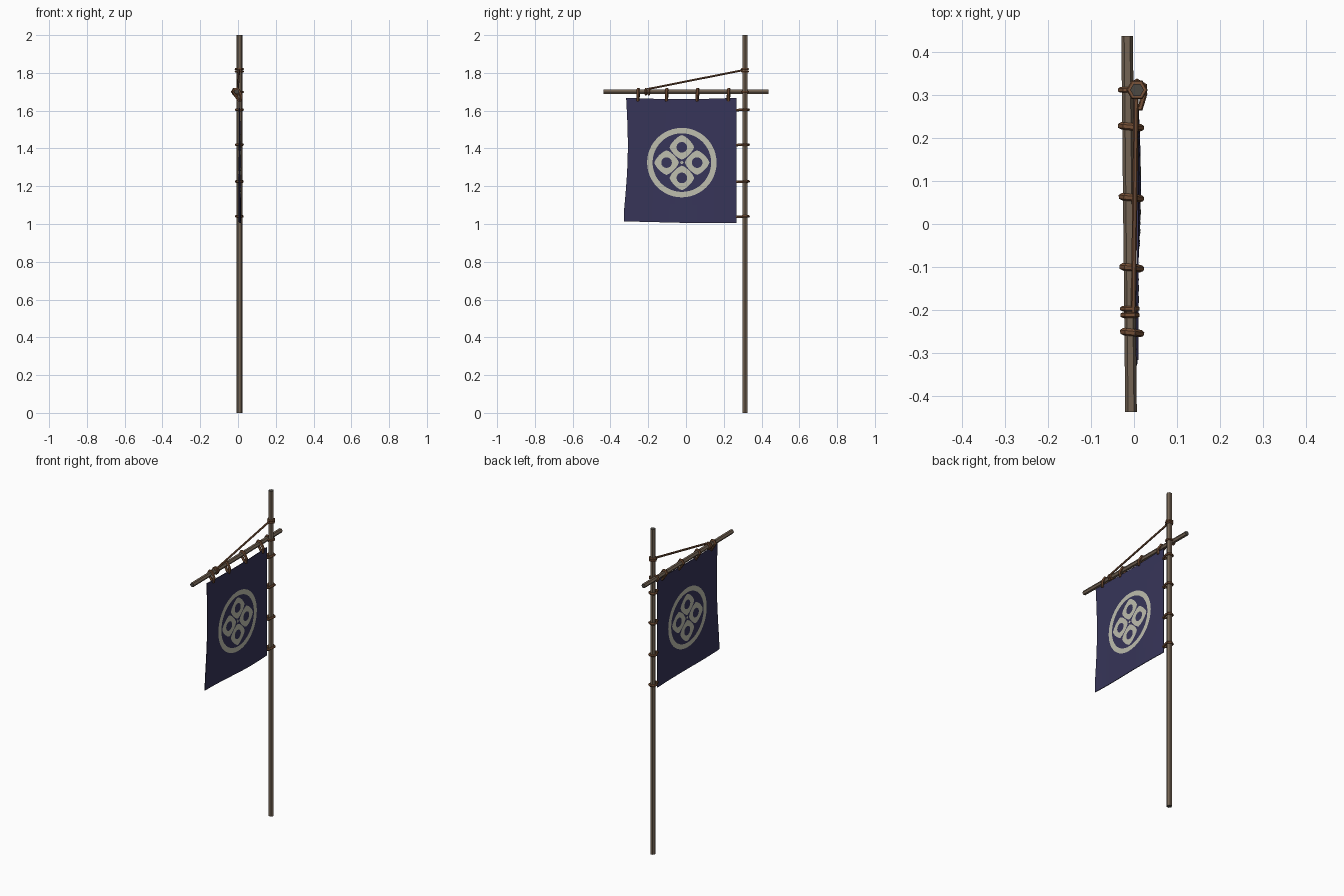
import bpy, bmesh, math
from mathutils import Vector

if "Cube" in bpy.data.objects:
    bpy.data.objects.remove(bpy.data.objects["Cube"])

def srgb(r, g, b):
    return [((c / 255 + 0.055) / 1.055) ** 2.4 for c in (r, g, b)] + [1]

def material(name, *rgb):
    m = bpy.data.materials.new(name)
    m.diffuse_color = srgb(*rgb)
    m.use_nodes = True
    m.node_tree.nodes["Principled BSDF"].inputs["Base Color"].default_value = m.diffuse_color
    return m

WOOD = material("weathered wood", 116, 100, 84)
WOOD_END = material("dark wood end", 76, 72, 66)
ROPE = material("brown rope", 120, 82, 56)
CLOTH = material("indigo cloth", 55, 53, 89)
CREAM = material("cream emblem", 190, 190, 174)

POLE = Vector((0.007, 0.312, 0))
BAR_Z = 1.70

def bar_x(y):
    return -0.0115 - 0.0105 * y

def add_object(name, bm, *mats):
    me = bpy.data.meshes.new(name)
    bm.to_mesh(me)
    bm.free()
    for m in mats:
        me.materials.append(m)
    ob = bpy.data.objects.new(name, me)
    bpy.context.collection.objects.link(ob)
    return ob

def rod(name, a, b, radius, side=WOOD, end=WOOD_END):
    """Six sided stick from a to b with separately coloured ends."""
    a, b = Vector(a), Vector(b)
    h = (b - a).length / 2
    bm = bmesh.new()
    corners = hexagon(radius)
    low = [bm.verts.new((x, y, -h)) for x, y in corners]
    high = [bm.verts.new((x, y, h)) for x, y in corners]
    for k in range(6):
        m = (k + 1) % 6
        bm.faces.new((low[k], low[m], high[m], high[k]))
    for cap in (low[::-1], high):
        bm.faces.new(cap).material_index = 1
    ob = add_object(name, bm, side, end)
    d = b - a
    if d.xy.length > 0.01:
        ob.rotation_mode = 'QUATERNION'
        ob.rotation_quaternion = d.to_track_quat('Z', 'Y')
    ob.location = (a + b) / 2
    return ob

def loop(name, points, radius):
    """Closed rope loop swept through the points."""
    cu = bpy.data.curves.new(name, 'CURVE')
    cu.dimensions = '3D'
    cu.bevel_depth = radius
    cu.bevel_resolution = 1
    sp = cu.splines.new('POLY')
    sp.points.add(len(points) - 1)
    for p, co in zip(sp.points, points):
        p.co = (*co, 1)
    sp.use_cyclic_u = True
    cu.materials.append(ROPE)
    ob = bpy.data.objects.new(name, cu)
    bpy.context.collection.objects.link(ob)
    bpy.ops.object.select_all(action='DESELECT')
    ob.select_set(True)
    bpy.context.view_layer.objects.active = ob
    bpy.ops.object.convert(target='MESH')
    bpy.ops.object.shade_flat()

def hexagon(radius, start=0, count=6):
    return [(radius * math.cos(math.radians(start + 60 * i)),
             radius * math.sin(math.radians(start + 60 * i))) for i in range(count)]

# pole, crossbar and slanted stay
rod("pole", (POLE.x, POLE.y, 0), (POLE.x, POLE.y, 2), 0.016)
rod("crossbar", (bar_x(-0.437), -0.437, BAR_Z), (bar_x(0.437), 0.437, BAR_Z), 0.0135)
rod("stay_rope", (bar_x(-0.2) + 0.008, -0.205, 1.714), (POLE.x - 0.002, 0.305, 1.815),
    0.006, ROPE, ROPE)

# plain lashings around the pole
for i, z in enumerate((1.808, 1.820, 1.70)):
    loop(f"pole_lashing_{i}", [(POLE.x + x, POLE.y + y, z) for x, y in hexagon(0.019)], 0.006)

# ties joining the banner edge to the pole
for i, z in enumerate((1.605, 1.42, 1.225, 1.04)):
    ring = [(POLE.x + x, POLE.y + y, z) for x, y in hexagon(0.019, -30, 5)]
    loop(f"pole_tie_{i}", ring + [(POLE.x - 0.001, 0.270, z - 0.002),
                                  (POLE.x + 0.008, 0.270, z - 0.002)], 0.0075)

# ties hanging the banner from the crossbar
for i, y in enumerate((-0.255, -0.104, 0.059, 0.224)):
    c = bar_x(y)
    ring = [(c + x, y + 0.003 - 0.1 * x, BAR_Z + z) for x, z in hexagon(0.016, 0, 4)]
    loop(f"bar_tie_{i}", ring + [(0.004, y, 1.655), (0.014, y, 1.655), (0.016, y, 1.68)], 0.0085)

# lashings around the crossbar for the stay and at the pole
for i, y in enumerate((-0.212, -0.197, 0.312)):
    loop(f"bar_lashing_{i}", [(bar_x(y) + x, y, BAR_Z + z) for x, z in hexagon(0.017)], 0.0065)

# banner cloth: a softly waved, slightly skewed sheet
def cloth_x(y, z):
    drop = (1.665 - z) / 0.66
    return 0.009 + 0.005 * drop * math.sin((0.27 - y) * 9)

N = 20
bm = bmesh.new()
grid = []
for j in range(N + 1):
    t = j / N
    left = -0.317 + 0.014 * math.sin(math.pi * min(1, t * 1.1)) - 0.012 * t
    row = []
    for i in range(N + 1):
        s = i / N
        y = left + (0.268 - left) * s
        top = 1.668 - 0.007 * math.sin(math.pi * s)
        bottom = 1.014 - 0.010 * min(1, s * 1.5)
        z = top + (bottom - top) * t
        row.append(bm.verts.new((cloth_x(y, z), y, z)))
    grid.append(row)
for j in range(N):
    for i in range(N):
        bm.faces.new((grid[j][i], grid[j + 1][i], grid[j + 1][i + 1], grid[j][i + 1]))
banner = add_object("banner_cloth", bm, CLOTH)
mod = banner.modifiers.new("thickness", 'SOLIDIFY')
mod.thickness = 0.004
mod.offset = 0

# emblem: ring, four petals with round holes and a tiny centre, on both faces
CY, CZ = -0.022, 1.325

def band(bm, side, cy, cz, outer, inner, n):
    """Flat band between an outer outline function and an inner circle."""
    def vert(r, a):
        y, z = cy + r * math.cos(a), cz + r * math.sin(a)
        return bm.verts.new((cloth_x(y, z) + side * 0.0036, y, z))
    angles = [2 * math.pi * k / n for k in range(n)]
    o = [vert(outer(a), a) for a in angles]
    i = [vert(inner, a) for a in angles]
    for k in range(n):
        m = (k + 1) % n
        quad = (o[k], o[m], i[m], i[k])
        bm.faces.new(quad if side > 0 else quad[::-1])

def petal(a, size=0.065, power=1.35):
    return size / (abs(math.cos(a)) ** power + abs(math.sin(a)) ** power) ** (1 / power)

for side, label in ((1, "right"), (-1, "left")):
    bm = bmesh.new()
    band(bm, side, CY, CZ, lambda a: 0.184, 0.155, 48)
    for dy, dz in ((1, 0), (0, 1), (-1, 0), (0, -1)):
        band(bm, side, CY + 0.081 * dy, CZ + 0.081 * dz, petal, 0.028, 32)
    band(bm, side, CY, CZ, lambda a: petal(a, 0.009), 0.001, 8)
    add_object(f"emblem_{label}", bm, CREAM)
